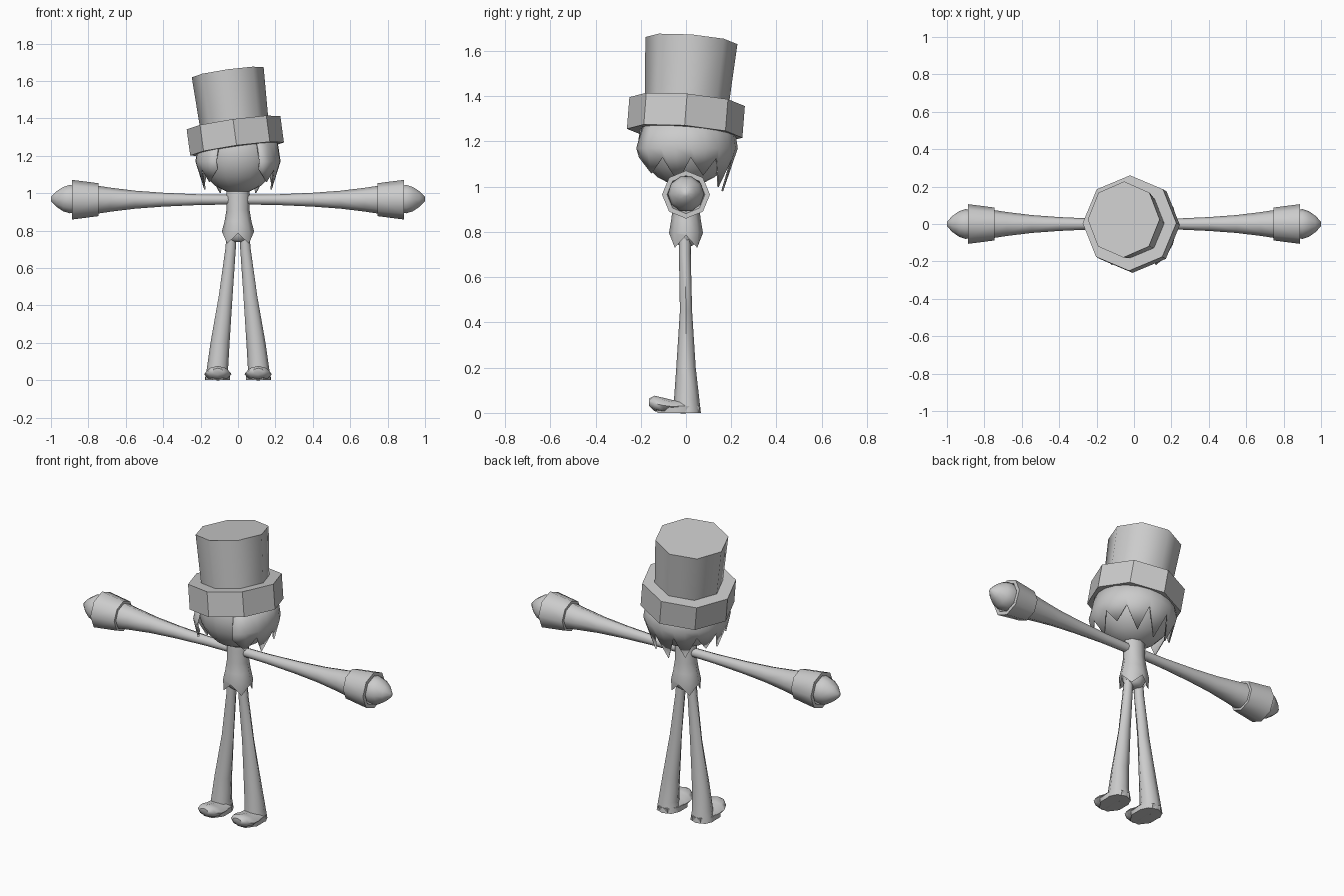
import bpy, bmesh, math
from mathutils import Vector, Euler

if "Cube" in bpy.data.objects:
    bpy.data.objects.remove(bpy.data.objects["Cube"])

grey = bpy.data.materials.new("plain_grey")
grey.diffuse_color = (0.6, 0.6, 0.6, 1)
grey.use_nodes = True
grey.node_tree.nodes["Principled BSDF"].inputs["Base Color"].default_value = grey.diffuse_color
X, Y, Z = Vector((1, 0, 0)), Vector((0, 1, 0)), Vector((0, 0, 1))


def finish(name, bm, angle=50, closed=True):
    if closed:
        bmesh.ops.recalc_face_normals(bm, faces=bm.faces)
    me = bpy.data.meshes.new(name)
    bm.to_mesh(me)
    bm.free()
    ob = bpy.data.objects.new(name, me)
    bpy.context.collection.objects.link(ob)
    me.materials.append(grey)
    bpy.ops.object.select_all(action='DESELECT')
    bpy.context.view_layer.objects.active = ob
    ob.select_set(True)
    bpy.ops.object.shade_smooth_by_angle(angle=math.radians(angle))
    return ob


def loft(name, rings, n=8, angle=50, phase=0.0):
    """Skin rings of (centre, u radius vector, v radius vector), capped at both ends."""
    bm = bmesh.new()
    loops = []
    for c, u, v in rings:
        loops.append([bm.verts.new(Vector(c) + u * math.cos(a) + v * math.sin(a))
                      for a in (2 * math.pi * i / n + phase for i in range(n))])
    for a, b in zip(loops, loops[1:]):
        for i in range(n):
            bm.faces.new((a[i], a[(i + 1) % n], b[(i + 1) % n], b[i]))
    bm.faces.new(loops[0][::-1])
    bm.faces.new(loops[-1])
    return finish(name, bm, angle)


# Head
bm = bmesh.new()
bmesh.ops.create_uvsphere(bm, u_segments=16, v_segments=10, radius=0.21)
for v in bm.verts:
    v.co.z += 1.21
finish("head", bm)

# Hair: jagged shell around sides and back, open over the face
bm = bmesh.new()
tips = [1.06, 1.02, 1.05, 1.0, 0.98, 1.0, 1.05, 1.02, 1.06]
cols = []
count = 2 * len(tips) + 1
for i in range(count):
    a = math.radians(-62 + 304 * i / (count - 1))
    front = max(0, -math.sin(a) - 0.3) * 0.035
    if i % 2:
        zb = tips[i // 2]
        rb = 0.16 + (zb - 0.98) * 0.5
    else:
        zb, rb = 1.13, 0.212
    d = Vector((math.cos(a), math.sin(a), 0))
    cols.append([bm.verts.new(d * r + Z * z) for r, z in
                 ((0.205, 1.3), (0.225 + front, 1.17), (rb + front, zb))])
for p, q in zip(cols, cols[1:]):
    for k in range(2):
        bm.faces.new((p[k], p[k + 1], q[k + 1], q[k]))
hair = finish("hair", bm, 35)
sol = hair.modifiers.new("thickness", 'SOLIDIFY')
sol.thickness = 0.008
sol.offset = 0

# Hat: tilted eight-sided band and crown
tilt = Euler((math.radians(-4.5), math.radians(-8), 0)).to_matrix()
hu, hv = tilt @ X, tilt @ Y
loft("hat_band", [((-0.005, -0.006, 1.236), hu * 0.253, hv * 0.256),
                  ((-0.024, 0.005, 1.376), hu * 0.253, hv * 0.256)], angle=30)
loft("hat_crown", [((-0.02, 0.003, 1.37), hu * 0.184, hv * 0.186),
                   ((-0.055, 0.024, 1.646), hu * 0.194, hv * 0.204)])

# Neck and tunic with a pointed hem
profile = [(1.03, 0.06, 0.05), (0.98, 0.064, 0.056), (0.91, 0.062, 0.058),
           (0.85, 0.072, 0.066), (0.795, 0.086, 0.075)]
torso = loft("tunic", [((0, 0, z), X * rx, Y * ry) for z, rx, ry in profile]
             + [((0, 0, 0.76), X * 0.082, Y * 0.07)], 8)
bm = bmesh.new()
bm.from_mesh(torso.data)
bm.faces.ensure_lookup_table()
hem = [f for f in bm.faces if len(f.verts) == 8 and f.calc_center_median().z < 0.8]
bmesh.ops.delete(bm, geom=hem, context='FACES_ONLY')
for v in bm.verts:
    if v.co.z < 0.77:
        corner = min(abs(v.co.x), abs(v.co.y)) > 0.02
        v.co.z = 0.73 if corner else 0.785
bm.to_mesh(torso.data)
bm.free()
# Hips closing the tunic
loft("hips", [((0, 0, z), X * r, Y * r * 0.85) for z, r in
              ((0.82, 0.07), (0.775, 0.066), (0.75, 0.052), (0.738, 0.03))], 8)

for s, side in ((-1, "left"), (1, "right")):
    # Arm, growing towards the wrist
    loft(side + "_arm", [((s * x, 0, 0.965), Y * r, Z * r) for x, r in
         ((0.03, 0.026), (0.2, 0.028), (0.4, 0.037), (0.55, 0.048), (0.68, 0.064),
          (0.76, 0.076))])
    # Cuff with a recessed end
    loft(side + "_cuff", [((s * x, 0, 0.965), Y * r, Z * r) for x, r in
         ((0.745, 0.076), (0.746, 0.088), (0.888, 0.106), (0.888, 0.084), (0.86, 0.075))])
    # Mitten hand
    loft(side + "_hand", [((s * x, 0, 0.968), Y * r, Z * r) for x, r in
         ((0.85, 0.07), (0.9, 0.08), (0.935, 0.068), (0.97, 0.044), (1.0, 0.012))], 10)
    # Leg, flaring down to the heel
    loft(side + "_leg", [((s * x, y, z), X * rx, Y * ry) for z, x, y, rx, ry in
         ((0.79, 0.034, -0.005, 0.026, 0.026), (0.7, 0.04, -0.005, 0.028, 0.026),
          (0.45, 0.066, 0, 0.037, 0.027), (0.2, 0.096, 0, 0.051, 0.043),
          (0.06, 0.11, 0.003, 0.057, 0.056), (0.0, 0.11, 0.004, 0.068, 0.062))])
    # Shoe: toe that curls up in front of the leg
    loft(side + "_shoe", [((s * 0.108, y, z), X * rx, Z * rz) for y, z, rx, rz in
         ((0.0, 0.028, 0.064, 0.03), (-0.06, 0.028, 0.07, 0.029), (-0.1, 0.033, 0.073, 0.034),
          (-0.14, 0.042, 0.056, 0.034), (-0.163, 0.047, 0.03, 0.017))], 8, 50)
    # Flat sole
    loft(side + "_sole", [((s * 0.108, -0.035, z), X * 0.072, Y * ry) for z, ry in
         ((0.0, 0.098), (0.03, 0.105))], 8, phase=math.pi / 8)
